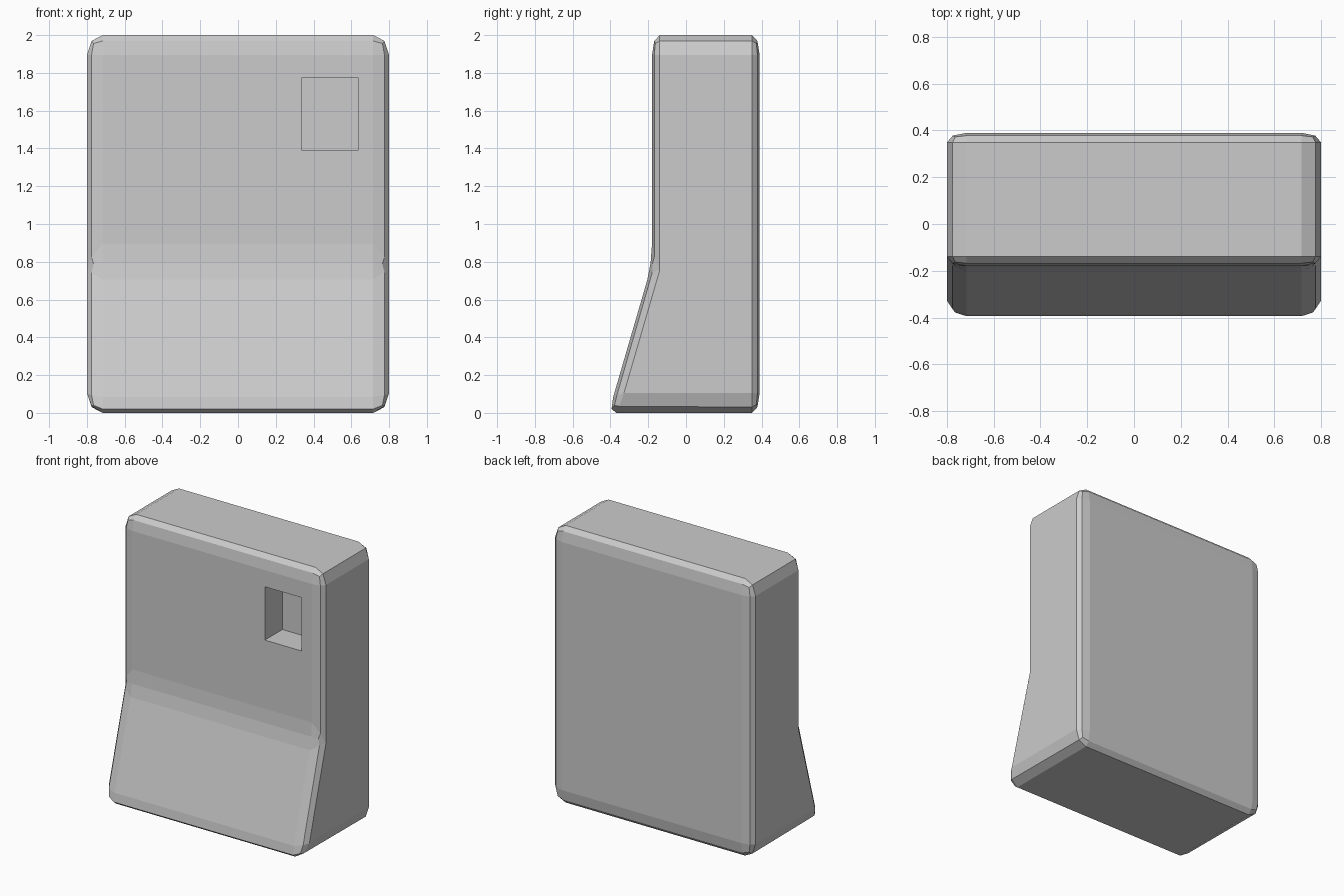
import bpy, bmesh

if "Cube" in bpy.data.objects:
    bpy.data.objects.remove(bpy.data.objects["Cube"])

# Half-extents of the casing; the profile is drawn in a unit cube so the bevel
# stretches with the shape
SX, SY, SZ = 0.80, 0.39, 1.0

# Casing: side profile (y, z) extruded across x, with a flared lower front
profile = [(0.39, 0.0), (0.39, 2.0), (-0.18, 2.0), (-0.18, 0.79), (-0.41, 0.0)]
bm = bmesh.new()
verts = [bm.verts.new((-1, y / SY, z / SZ)) for y, z in profile]
face = bm.faces.new(verts)
ext = bmesh.ops.extrude_face_region(bm, geom=[face])
moved = [g for g in ext["geom"] if isinstance(g, bmesh.types.BMVert)]
bmesh.ops.translate(bm, vec=(2, 0, 0), verts=moved)
bmesh.ops.recalc_face_normals(bm, faces=bm.faces)

# Two-step rounding on every edge, then squash to the real proportions
bmesh.ops.bevel(bm, geom=list(bm.edges), offset=0.105, offset_type='OFFSET',
                segments=2, profile=0.5, affect='EDGES', clamp_overlap=True)
bmesh.ops.scale(bm, vec=(SX, SY, SZ), verts=bm.verts)
bmesh.ops.recalc_face_normals(bm, faces=bm.faces)
mesh = bpy.data.meshes.new("casing")
bm.to_mesh(mesh)
bm.free()
casing = bpy.data.objects.new("casing", mesh)
bpy.context.collection.objects.link(casing)

# Square pocket in the upper right of the front
x0, x1, z0, z1 = 0.34, 0.635, 1.39, 1.775
y0, y1 = -0.5, 0.02
bpy.ops.mesh.primitive_cube_add(
    size=1, location=((x0 + x1) / 2, (y0 + y1) / 2, (z0 + z1) / 2))
cutter = bpy.context.object
cutter.name = "pocket_cutter"
cutter.scale = (x1 - x0, y1 - y0, z1 - z0)
cutter.hide_render = True
cutter.display_type = 'WIRE'

cut = casing.modifiers.new("pocket", 'BOOLEAN')
cut.operation = 'DIFFERENCE'
cut.solver = 'EXACT'
cut.object = cutter
